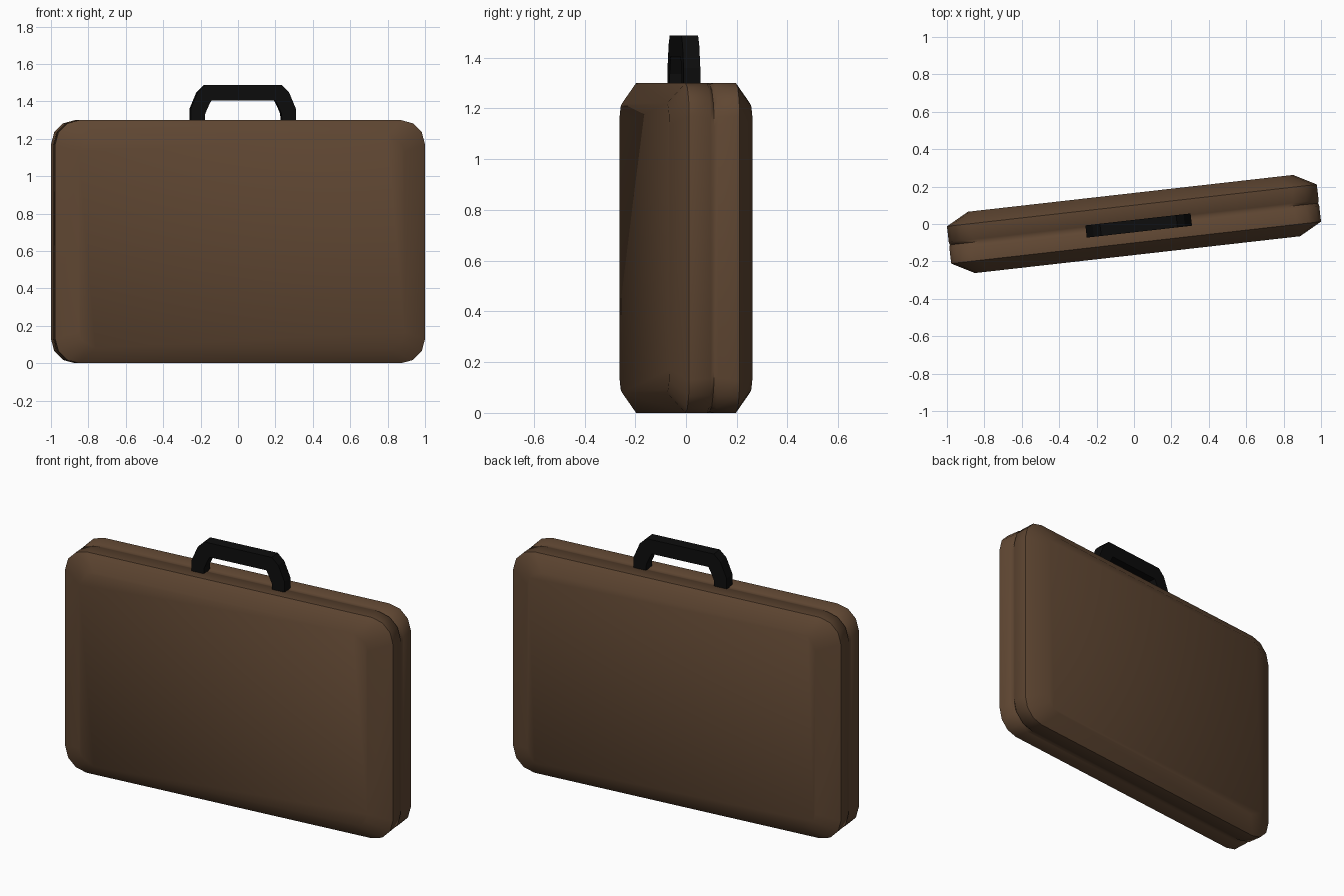
import bpy, bmesh, math
from mathutils import Matrix

if "Cube" in bpy.data.objects:
    bpy.data.objects.remove(bpy.data.objects["Cube"])

TURN = Matrix.Rotation(math.atan2(0.197, 1.74), 4, 'Z')


def material(name, rgb):
    m = bpy.data.materials.new(name)
    m.diffuse_color = (*rgb, 1)
    m.use_nodes = True
    m.node_tree.nodes["Principled BSDF"].inputs["Base Color"].default_value = m.diffuse_color
    return m


def finish(name, bm, mat, angle):
    bmesh.ops.recalc_face_normals(bm, faces=bm.faces)
    bm.transform(TURN)
    me = bpy.data.meshes.new(name)
    bm.to_mesh(me)
    bm.free()
    me.materials.append(mat)
    ob = bpy.data.objects.new(name, me)
    bpy.context.collection.objects.link(ob)
    bpy.ops.object.select_all(action='DESELECT')
    ob.select_set(True)
    bpy.context.view_layer.objects.active = ob
    bpy.ops.object.shade_smooth_by_angle(angle=math.radians(angle))


def rounded_loop(bm, y, half, z0, z1, r, seg=3):
    """Rounded rectangle in the xz plane."""
    verts = []
    corners = [(half - r, z1 - r), (r - half, z1 - r), (r - half, z0 + r), (half - r, z0 + r)]
    for q, (cx, cz) in enumerate(corners):
        for i in range(seg + 1):
            a = math.pi / 2 * (q + i / seg)
            verts.append(bm.verts.new((cx + r * math.cos(a), y, cz + r * math.sin(a))))
    return verts


brown = material("brown leather", (0.115, 0.062, 0.032))
black = material("black handle", (0.004, 0.004, 0.004))

# case: chamfered faces, straight rim, seam notched at the corners
bm = bmesh.new()
sections = [(-0.165, 0.875, 0.08, 1.22, 0.09), (-0.10, 0.995, 0.0, 1.3, 0.13),
            (-0.015, 0.995, 0.0, 1.3, 0.135), (0.0, 0.991, 0.004, 1.296, 0.17),
            (0.015, 0.995, 0.0, 1.3, 0.135), (0.10, 0.995, 0.0, 1.3, 0.13),
            (0.165, 0.875, 0.08, 1.22, 0.09)]
loops = [rounded_loop(bm, *s) for s in sections]
for a, b in zip(loops, loops[1:]):
    n = len(a)
    for i in range(n):
        j = (i + 1) % n
        bm.faces.new((a[i], a[j], b[j], b[i]))
bm.faces.new(loops[0])
bm.faces.new(loops[-1])
finish("case", bm, brown, 45)

# handle: mirrored arch of quads extruded through its thickness
bm = bmesh.new()
outer = [(0.283, 1.29), (0.283, 1.36), (0.245, 1.45), (0.205, 1.488)]
inner = [(0.208, 1.29), (0.205, 1.335), (0.185, 1.38), (0.172, 1.405)]
outer += [(-x, z) for x, z in reversed(outer)]
inner += [(-x, z) for x, z in reversed(inner)]
CX, CY, T = 0.024, -0.011, 0.033
rings = []
for (ox, oz), (ix, iz) in zip(outer, inner):
    rings.append([bm.verts.new((CX + x, CY + s, z)) for x, z, s in
                  ((ox, oz, -T), (ox, oz, T), (ix, iz, T), (ix, iz, -T))])
for a, b in zip(rings, rings[1:]):
    for i in range(4):
        j = (i + 1) % 4
        bm.faces.new((a[i], a[j], b[j], b[i]))
bm.faces.new(rings[0])
bm.faces.new(rings[-1])
finish("handle", bm, black, 20)
